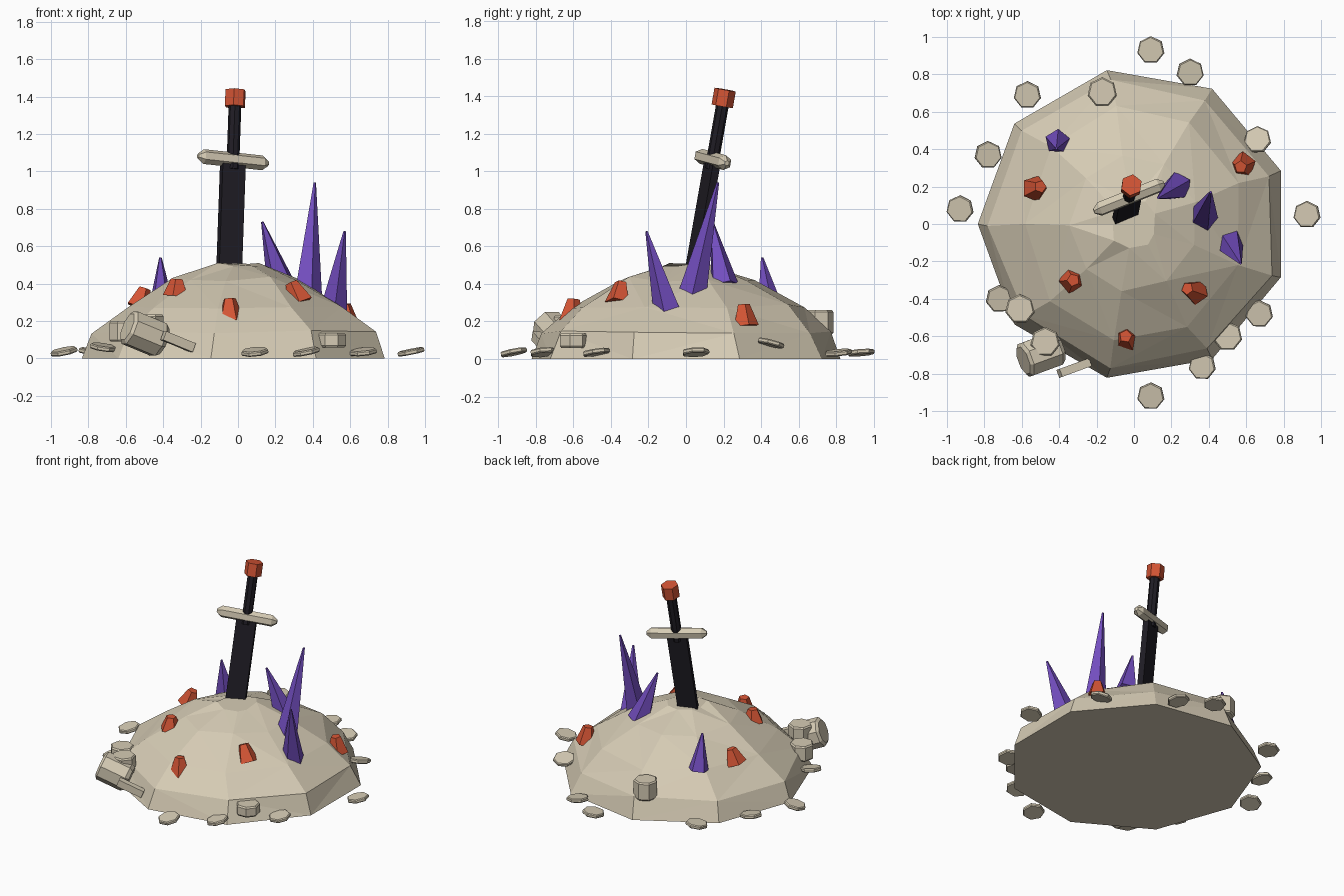
import bpy
import bmesh
import math
import random
from mathutils import Matrix, Vector

random.seed(4)
cube = bpy.data.objects.get("Cube")
if cube:
    bpy.data.objects.remove(cube, do_unlink=True)


def material(name, color):
    mat = bpy.data.materials.new(name)
    mat.use_nodes = True
    mat.diffuse_color = (*color, 1)
    mat.node_tree.nodes["Principled BSDF"].inputs["Base Color"].default_value = (*color, 1)
    return mat


STONE = material("pale_stone", (0.67, 0.6, 0.46))
PURPLE = material("purple_crystal", (0.17, 0.075, 0.52))
ORANGE = material("orange_crystal", (0.66, 0.09, 0.035))
DARK = material("dark_metal", (0.014, 0.012, 0.018))


def frame(origin, axis, side=(1, 0, 0)):
    """Matrix whose z follows axis and whose x leans toward side."""
    z = Vector(axis).normalized()
    x = Vector(side)
    x = (x - z * x.dot(z)).normalized()
    rot = Matrix((x, z.cross(x), z)).transposed().to_4x4()
    return Matrix.Translation(origin) @ rot


def lathe(name, profile, sides, mat, matrix=Matrix(), turn=0.0, jitter=0.0):
    """Stack of polygon rings from (radius, height) pairs, capped at both ends."""
    bm = bmesh.new()
    rings = []
    for level, (r, z) in enumerate(profile):
        ring = []
        for i in range(sides):
            a = turn + math.tau * i / sides
            wobble = Vector([random.uniform(-jitter, jitter) if level else 0 for _ in range(3)])
            ring.append(bm.verts.new(Vector((r * math.cos(a), r * math.sin(a), z)) + wobble))
        rings.append(ring)
    for low, high in zip(rings, rings[1:]):
        for i in range(sides):
            j = (i + 1) % sides
            bm.faces.new((low[i], low[j], high[j], high[i]))
    bm.faces.new(rings[0][::-1])
    bm.faces.new(rings[-1])
    if jitter:
        bmesh.ops.triangulate(bm, faces=[f for f in bm.faces if len(f.verts) == 4],
                              quad_method='SHORT_EDGE')
    mesh = bpy.data.meshes.new(name)
    bm.to_mesh(mesh)
    bm.free()
    mesh.materials.append(mat)
    obj = bpy.data.objects.new(name, mesh)
    obj.matrix_world = matrix
    bpy.context.collection.objects.link(obj)
    return obj


def box(name, size, mat, matrix):
    bpy.ops.mesh.primitive_cube_add(size=1)
    obj = bpy.context.object
    obj.name = name
    obj.data.transform(Matrix.Diagonal((*size, 1)))
    obj.data.materials.append(mat)
    obj.matrix_world = matrix


def spike(name, base, tip, r1, r2, mat, turn):
    axis = Vector(tip) - Vector(base)
    lathe(name, [(r1, -0.01), (r2, axis.length)], 5, mat, frame(base, axis), turn)


# Faceted mound, its crown a little longer from front to back
mound = lathe("mound", [(0.835, 0), (0.775, 0.14), (0.615, 0.28), (0.35, 0.425), (0.125, 0.503)],
              9, STONE, turn=math.radians(20), jitter=0.013)
for v in mound.data.vertices:
    if 0.2 < v.co.z < 0.47:
        v.co.x *= 0.96
        v.co.y *= 1.04

# Sword planted in the top
lean = Vector((0.012, 0.06, 0.34)).normalized()
across = (0.375, 0.15, -0.04)
foot = Vector((-0.047, 0.04, 0.48))


def along(d):
    return frame(foot + lean * d, lean, across)


box("sword_blade", (0.132, 0.042, 0.62), DARK, along(0.27))
lathe("sword_grip", [(0.034, 0), (0.034, 0.36)], 8, DARK, along(0.54), math.pi / 8)
lathe("sword_pommel", [(0.058, 0), (0.058, 0.09)], 6, ORANGE, along(0.88))
lathe("sword_guard", [(0.014, -0.203), (0.04, -0.17), (0.04, 0.17), (0.014, 0.203)],
      6, STONE, frame(foot + lean * 0.592, across, lean))

# Tall purple crystals
shards = [
    ((0.37, 0.035, 0.35), (0.41, 0.17, 0.94), 0.08),
    ((0.23, 0.20, 0.40), (0.13, 0.14, 0.73), 0.08),
    ((0.51, -0.10, 0.265), (0.57, -0.21, 0.68), 0.078),
    ((-0.41, 0.44, 0.30), (-0.415, 0.405, 0.54), 0.068),
]
for n, (base, tip, r) in enumerate(shards):
    spike(f"purple_crystal_{n + 1}", base, tip, r, 0.007, PURPLE, n * 0.5)

# Stubby orange crystals
stubs = [
    ((-0.53, 0.19, 0.285), (-0.50, 0.20, 0.375)),
    ((-0.33, -0.30, 0.345), (-0.325, -0.30, 0.425)),
    ((-0.04, -0.61, 0.21), (-0.045, -0.60, 0.32)),
    ((0.33, -0.36, 0.305), (0.285, -0.345, 0.405)),
    ((0.58, 0.315, 0.185), (0.57, 0.305, 0.29)),
]
for n, (base, tip) in enumerate(stubs):
    spike(f"orange_crystal_{n + 1}", base, tip, 0.072, 0.034, ORANGE, n * 0.7)

# Flat pebbles scattered around the foot: x, y, z, slope in x, slope in y
pebbles = [
    (0.09, 0.93, 0.034, 0.1, 0.08), (0.30, 0.81, 0.034, -0.1, 0.1),
    (0.66, 0.45, 0.085, 0.1, -0.25), (0.925, 0.05, 0.036, 0.2, 0.05),
    (0.67, -0.48, 0.036, 0.1, 0.15), (0.365, -0.76, 0.036, 0.2, 0.1),
    (0.09, -0.92, 0.036, 0.1, 0.2), (-0.93, 0.08, 0.038, 0.2, 0.15),
    (-0.78, 0.37, 0.036, -0.15, 0.1), (-0.57, 0.69, 0.036, 0.1, 0.1),
    (-0.72, -0.40, 0.06, -0.15, 0.15),
]
for n, (x, y, z, sx, sy) in enumerate(pebbles):
    lathe(f"pebble_{n + 1}", [(0.068, -0.013), (0.074, -0.007), (0.074, 0.007), (0.068, 0.013)],
          7, STONE, frame((x, y, z), (-sx, -sy, 1)), math.pi / 2)

# Thicker drum stones resting on the slope: x, y, bottom, height
drums = [(-0.61, -0.455, 0.09, 0.11), (0.50, -0.60, 0.06, 0.075),
         (-0.17, 0.705, 0.13, 0.13), (-0.475, -0.63, 0.11, 0.125)]
for n, (x, y, z, h) in enumerate(drums):
    lathe(f"drum_stone_{n + 1}", [(0.072, 0), (0.08, 0.01), (0.08, h - 0.01), (0.072, h)],
          7, STONE, Matrix.Translation((x, y, z)), math.pi / 2)

# Fallen block and the narrow bar beside it
fallen = (0.87, 0.32, -0.36)
lathe("fallen_block", [(0.08, -0.11), (0.1, -0.095), (0.1, 0.08), (0.08, 0.105)],
      8, STONE, frame((-0.495, -0.695, 0.13), fallen), math.pi / 8)
box("fallen_bar", (0.05, 0.045, 0.18), STONE, frame((-0.32, -0.77, 0.09), fallen, (0, 0, 1)))
